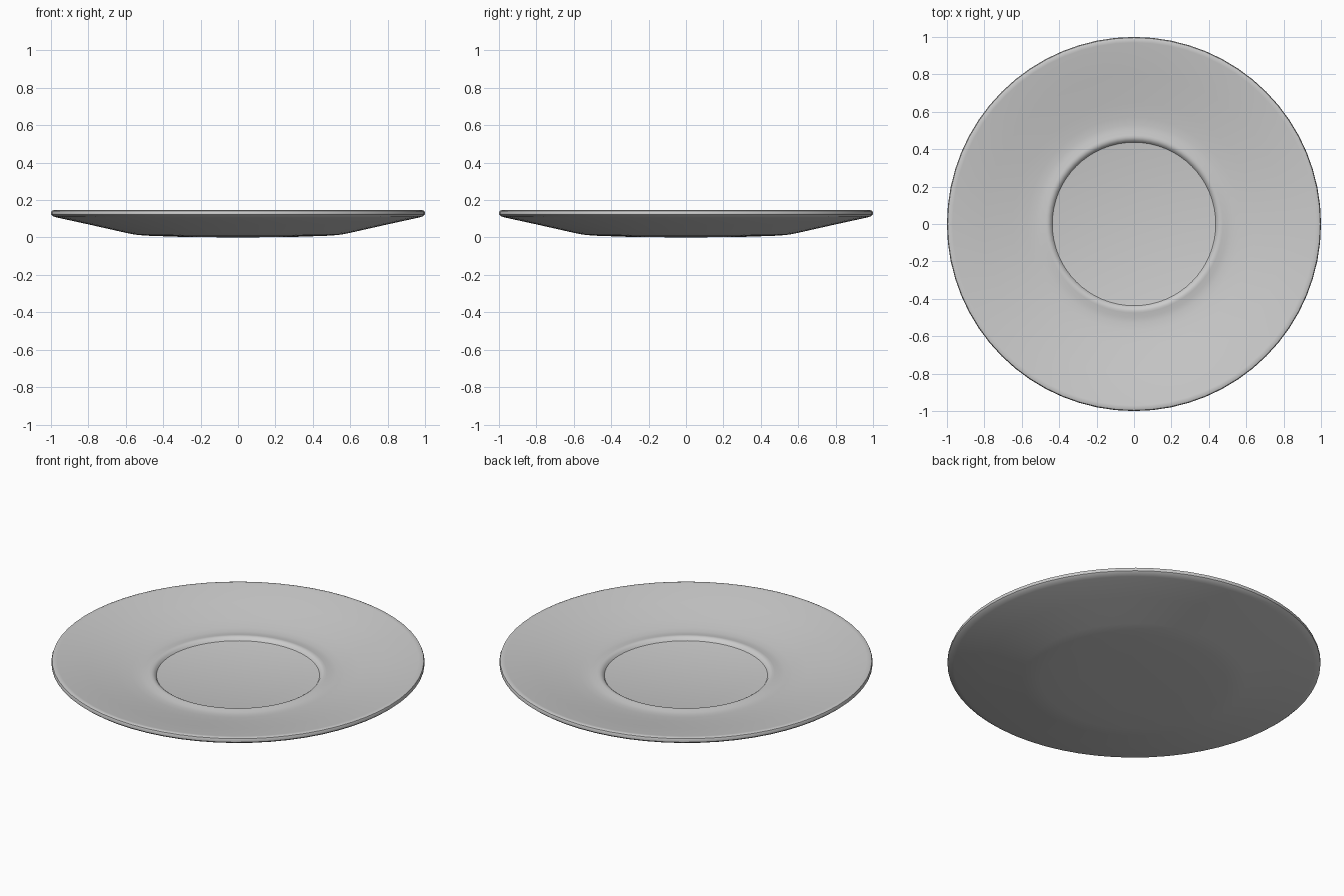
import bpy, bmesh, math

if "Cube" in bpy.data.objects:
    bpy.data.objects.remove(bpy.data.objects["Cube"])

SEGMENTS = 64

# Half cross-section (radius, height): underside centre -> rim -> well centre
PROFILE = [
    # underside
    (0.0, 0.0), (0.30, 0.003), (0.50, 0.010), (0.555, 0.016), (0.60, 0.025),
    (0.80, 0.070), (0.965, 0.106), (0.988, 0.113),
    # rim
    (0.999, 0.122), (1.0, 0.132), (0.996, 0.142), (0.985, 0.146), (0.97, 0.144),
    # sloping upper face
    (0.80, 0.111), (0.65, 0.082), (0.57, 0.069), (0.53, 0.065), (0.50, 0.066),
    # raised lip and cup well
    (0.475, 0.071), (0.465, 0.072), (0.455, 0.070), (0.445, 0.064),
    (0.437, 0.053), (0.428, 0.051), (0.0, 0.051),
]

# Saucer: spin the profile around z
bm = bmesh.new()
verts = [bm.verts.new((r, 0, z)) for r, z in PROFILE]
edges = [bm.edges.new(pair) for pair in zip(verts, verts[1:])]
bmesh.ops.spin(bm, geom=verts + edges, cent=(0, 0, 0), axis=(0, 0, 1),
               angle=math.tau, steps=SEGMENTS, use_duplicate=False)
bmesh.ops.remove_doubles(bm, verts=bm.verts, dist=0.0005)
bmesh.ops.recalc_face_normals(bm, faces=bm.faces)
mesh = bpy.data.meshes.new("saucer")
bm.to_mesh(mesh)
bm.free()

saucer = bpy.data.objects.new("saucer", mesh)
bpy.context.collection.objects.link(saucer)
bpy.context.view_layer.objects.active = saucer
saucer.select_set(True)
bpy.ops.object.shade_smooth_by_angle(angle=math.radians(35))
